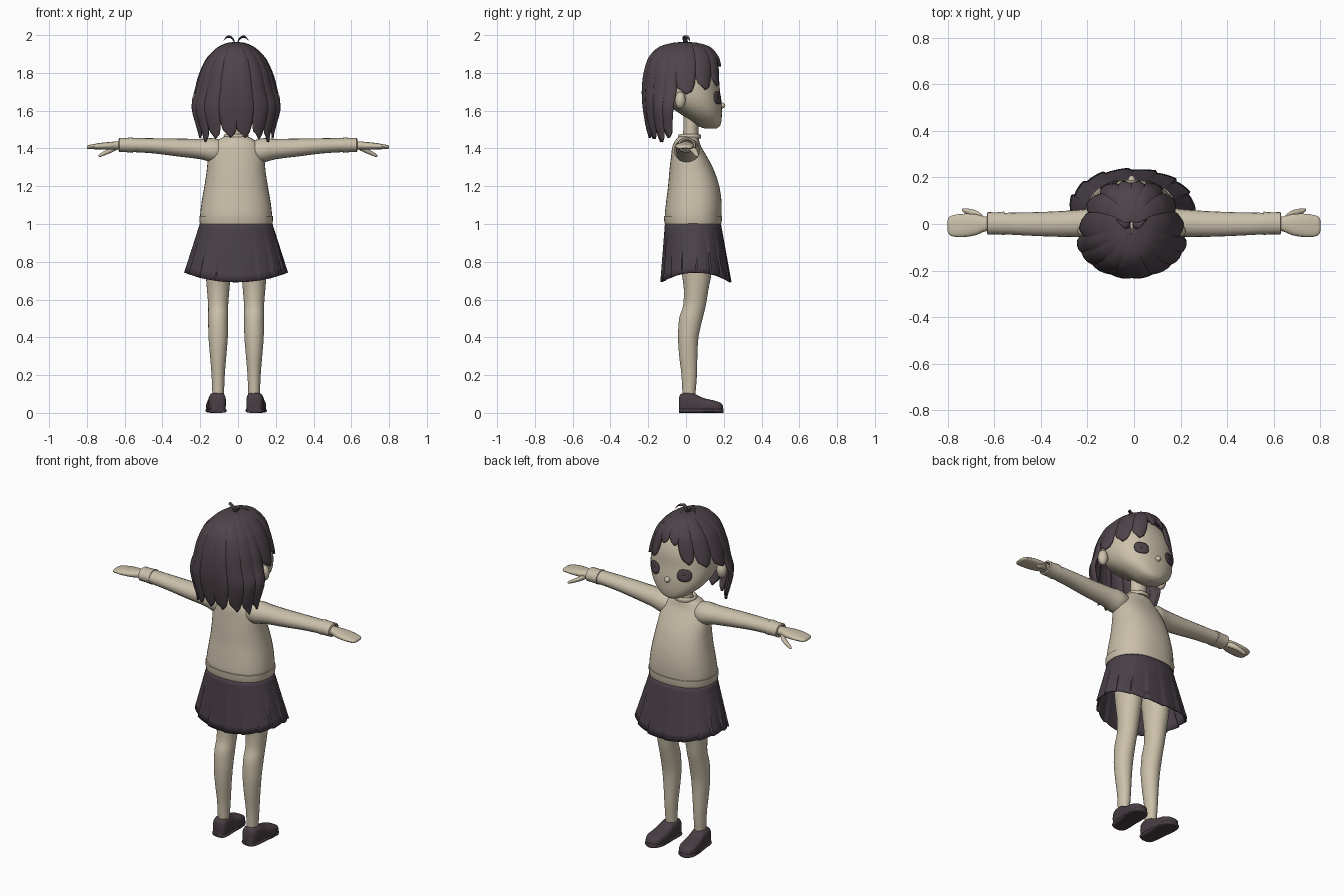
import bpy, bmesh, math
from mathutils import Vector

if "Cube" in bpy.data.objects:
    bpy.data.objects.remove(bpy.data.objects["Cube"])

X0 = -0.01  # body centre line


def material(name, rgb):
    m = bpy.data.materials.new(name)
    m.diffuse_color = (*rgb, 1)
    m.use_nodes = True
    m.node_tree.nodes["Principled BSDF"].inputs["Base Color"].default_value = m.diffuse_color
    return m


SKIN = material("warm skin", (0.60, 0.53, 0.40))
KNIT = material("cream knit", (0.59, 0.52, 0.40))
HAIR = material("dark plum hair", (0.078, 0.058, 0.070))
CLOTH = material("dark plum cloth", (0.070, 0.053, 0.068))
LEATHER = material("dark plum leather", (0.066, 0.048, 0.058))


def make(name, rows, mat, closed=True, cap=True, thick=0):
    """Skin a grid of points; rows are rings (closed) or strips (open)."""
    bm = bmesh.new()
    grid = [[bm.verts.new(p) for p in r] for r in rows]
    n = len(grid[0])
    for a, b in zip(grid, grid[1:]):
        for i in range(n if closed else n - 1):
            j = (i + 1) % n
            bm.faces.new((a[i], a[j], b[j], b[i]))
    if closed and cap:
        bm.faces.new(grid[0])
        bm.faces.new(grid[-1])
    bmesh.ops.recalc_face_normals(bm, faces=bm.faces)
    me = bpy.data.meshes.new(name)
    bm.to_mesh(me)
    bm.free()
    me.materials.append(mat)
    ob = bpy.data.objects.new(name, me)
    bpy.context.collection.objects.link(ob)
    if thick:
        mod = ob.modifiers.new("thickness", "SOLIDIFY")
        mod.thickness = thick
        mod.offset = 0
    return ob


def sample(t, u):
    """Smooth interpolation between the rows of a table."""
    i = max(0, min(int(u), len(t) - 2))
    f = u - i
    p = [t[max(0, min(len(t) - 1, i + k))] for k in (-1, 0, 1, 2)]
    return [0.5 * (2 * b + (c - a) * f + (2 * a - 5 * b + 4 * c - d) * f * f
                   + (3 * b - a - 3 * c + d) * f ** 3) for a, b, c, d in zip(*p)]


def dense(t, k=4):
    return [sample(t, i / k) for i in range(k * (len(t) - 1) + 1)]


def spow(v, p):
    return math.copysign(abs(v) ** (2 / p), v)


def level(row, ang, p=2, cx=X0, swell=1):
    """Point on a horizontal section (z, half width, back y, front y); angle 0 faces forward."""
    z, hw, yb, yf = row
    return Vector((cx + swell * hw * spow(math.sin(ang), p),
                   (yb + yf) / 2 + swell * (yf - yb) / 2 * spow(math.cos(ang), p), z))


def column(name, table, mat, p=2, cx=X0, n=40, k=4):
    rows = [[level(r, 2 * math.pi * i / n, p, cx) for i in range(n)] for r in dense(table, k)]
    return make(name, rows, mat)


def limb(name, table, side, mat, k=4, n=20, p=2):
    """Sideways loft from rows of (x, y, z, radius y, radius z)."""
    rows = [[(side * x, y + ry * spow(math.cos(a), p), z + rz * spow(math.sin(a), p))
             for a in (2 * math.pi * i / n for i in range(n))] for x, y, z, ry, rz in dense(table, k)]
    return make(name, rows, mat)


def ball(name, loc, size, mat):
    x, y, z = loc
    t = [(z + size[2] * math.sin(a), max(size[0] * math.cos(a), 1e-4),
          y - max(size[1] * math.cos(a), 1e-4), y + max(size[1] * math.cos(a), 1e-4))
         for a in (math.pi * (i / 12 - 0.5) for i in range(13))]
    return column(name, t, mat, cx=x, n=20, k=1)


# Head, nose and neck
head = column("head", [
    (1.505, .025, .10, .160), (1.52, .068, .06, .180), (1.55, .112, .02, .188),
    (1.59, .152, -.04, .190), (1.64, .180, -.11, .188), (1.70, .192, -.15, .180),
    (1.78, .188, -.17, .172), (1.86, .155, -.15, .140), (1.91, .09, -.10, .09)], SKIN, p=2.25, n=56)
ball("nose", (X0, .188, 1.627), (.016, .02, .016), SKIN)
column("neck", [(1.42, .055, -.03, .075), (1.48, .047, -.015, .065), (1.60, .047, -.015, .07)], SKIN)

# Sweater body, hem band and neckline
column("sweater", [
    (1.005, .188, -.108, .182), (1.05, .190, -.112, .188), (1.12, .182, -.105, .188),
    (1.20, .168, -.095, .176), (1.28, .156, -.088, .150), (1.35, .148, -.080, .115),
    (1.41, .128, -.072, .080), (1.445, .095, -.055, .068), (1.465, .058, -.035, .062)], KNIT, p=2.3)
column("sweater_hem", [(1.0, .180, -.10, .172), (1.0, .192, -.112, .186), (1.02, .195, -.116, .190),
                       (1.042, .195, -.117, .191), (1.044, .18, -.10, .17)], KNIT, p=2.3, k=1)
column("neckline", [(1.452, .062, -.04, .078), (1.466, .066, -.042, .080),
                    (1.476, .058, -.034, .072), (1.466, .04, -.01, .055)], KNIT, k=2)

# Skirt with knife pleats and a hem that rises at the hips
n, rows = 144, []
for j in range(9):
    t = j / 8
    ring = []
    for i in range(n):
        a = 2 * math.pi * i / n
        pleat = 1 + 0.045 * t * ((i % 9) / 8 - 0.6)
        z = 1.012 - t * (1.012 - (.692 + .05 * math.sin(a) ** 2))
        row = (z, .186 + .082 * t, -.108 - .022 * t, .180 + .055 * t)
        ring.append(level(row, a, 2.2, swell=pleat))
    rows.append(ring)
make("skirt", rows, CLOTH, cap=False, thick=.006)
column("skirt_waist", [(.97, .17, -.09, .16), (1.012, .17, -.09, .16)], CLOTH, k=1)

FLAT = 3.2
for s, tag in ((-1, "left"), (1, "right")):
    # Sleeve with cuff
    limb(tag + "_sleeve", [
        (.06, .005, 1.385, .05, .05), (.13, .005, 1.39, .068, .064), (.20, .004, 1.397, .060, .054),
        (.32, 0, 1.405, .055, .047), (.45, 0, 1.414, .050, .040), (.56, .002, 1.418, .046, .037)], s, KNIT)
    limb(tag + "_cuff", [
        (.555, .003, 1.418, .036, .028), (.557, .003, 1.418, .050, .041), (.59, .003, 1.418, .047, .038),
        (.628, .003, 1.418, .048, .038), (.632, .003, 1.418, .040, .030),
        (.61, .003, 1.418, .030, .022)], s, KNIT, k=1)
    # Hand and thumb
    limb(tag + "_hand", [
        (.59, .003, 1.416, .028, .022), (.64, 0, 1.416, .032, .021), (.68, -.003, 1.414, .045, .020),
        (.73, -.006, 1.412, .050, .017), (.77, -.008, 1.409, .047, .013),
        (.793, -.008, 1.407, .038, .010), (.80, -.008, 1.406, .024, .005)], s, SKIN, p=2.4)
    limb(tag + "_thumb", [
        (.64, .015, 1.408, .012, .014), (.67, .038, 1.393, .016, .015), (.70, .050, 1.378, .014, .012),
        (.73, .058, 1.364, .009, .009), (.738, .060, 1.361, .003, .003)], s, SKIN, n=12)
    # Leg
    cx = X0 + s * .095
    column(tag + "_leg", [
        (.08, .030, -.018, .048), (.20, .035, -.024, .058), (.30, .043, -.036, .060),
        (.40, .051, -.042, .066), (.50, .053, -.036, .088), (.57, .053, -.015, .105),
        (.66, .060, -.012, .120), (.76, .068, -.025, .138), (.93, .080, -.04, .15)], SKIN, cx=cx, n=28)
    # Shoe: upper and sole, toes turned slightly out
    upper = [(-.038, .022, .070), (-.030, .038, .098), (.0, .045, .108), (.04, .046, .103),
             (.075, .048, .086), (.11, .051, .074), (.155, .050, .064), (.185, .037, .052), (.197, .014, .036)]
    for part, grow, top in (("shoe", 0, 1), ("sole", .004, 0)):
        rows = []
        for y, hw, h in dense(upper, 3):
            h = h if top else .024
            rows.append([(cx + s * (.004 + .06 * y) + (hw + grow) * spow(math.cos(a), FLAT),
                          y * (1 + grow), h / 2 + h / 2 * spow(math.sin(a), FLAT))
                         for a in (2 * math.pi * i / 24 for i in range(24))])
        make(tag + "_" + part, rows, LEATHER)
    # Ear
    ball(tag + "_ear", (X0 + s * .205, -.03, 1.655), (.028, .028, .045), SKIN)

# Eyes: thin plates laid on the face
bpy.context.view_layer.update()
for s, tag in ((-1, "left"), (1, "right")):
    rows = []
    for r in (.01, .35, .7, 1):
        ring = []
        for i in range(24):
            a = 2 * math.pi * i / 24
            x = X0 + s * .096 + .036 * r * spow(math.cos(a), 2.6)
            z = 1.668 + .034 * r * spow(math.sin(a), 2.6)
            hit, loc, nor, _ = head.ray_cast(Vector((x, 1, z)), Vector((0, -1, 0)))
            ring.append(loc + nor * .004 if hit else Vector((x, .15, z)))
        rows.append(ring)
    make(tag + "_eye", rows, HAIR, cap=False, thick=.006)

# Hair: overlapping locks that run from the crown over one shared outline
SHAPE = [(1.957, .006, -.02, .01), (1.953, .045, -.07, .06), (1.932, .092, -.14, .125),
         (1.89, .138, -.185, .163), (1.85, .165, -.205, .178), (1.78, .194, -.222, .186),
         (1.70, .214, -.228, .188), (1.62, .236, -.224, .150), (1.52, .212, -.208, .120),
         (1.47, .200, -.195, .115), (1.42, .200, -.185, .115)]


def row_at(z):
    for i, (a, b) in enumerate(zip(SHAPE, SHAPE[1:])):
        if z >= b[0]:
            return i + (a[0] - z) / (a[0] - b[0])
    return len(SHAPE) - 1


LOCKS = [(-2, 23, 1.83), (18, 46, 1.73), (42, 74, 1.71), (70, 103, 1.685), (98, 118, 1.455),
         (114, 137, 1.435), (133, 160, 1.45), (156, 184, 1.455)]
for s, tag in ((-1, "left"), (1, "right")):
    for k, (a0, a1, hem) in enumerate(LOCKS):
        rows = []
        for j in range(29):
            t = j / 28
            strip = []
            for i in range(9):
                v = i / 4 - 1
                u = t * row_at(hem + (.035 if k > 3 else .025) * abs(v + .3 * s))
                ang = math.radians((a0 + a1) / 2 + v * (a1 - a0) / 2 * (1 - .45 * t ** 9))
                bulge = .975 + .035 * (1 - v * v)
                strip.append(level(sample(SHAPE, u), s * ang, 2.1, swell=bulge))
            rows.append(strip)
        make(f"{tag}_hair_lock_{k + 1}", rows, HAIR, closed=False, thick=.012)
    # Curled tuft on the crown
    limb(tag + "_hair_tuft", [
        (.004, .0, 1.945, .012, .008), (.012, -.004, 1.972, .013, .008), (.030, -.006, 1.990, .012, .007),
        (.050, .008, 1.989, .009, .006), (.066, .02, 1.972, .002, .002)], s, HAIR, n=10)
    tuft = bpy.context.collection.objects[tag + "_hair_tuft"]
    tuft.location.x = X0

for ob in bpy.context.collection.objects:
    ob.select_set(True)
    bpy.context.view_layer.objects.active = ob
bpy.ops.object.shade_smooth_by_angle(angle=math.radians(40))
